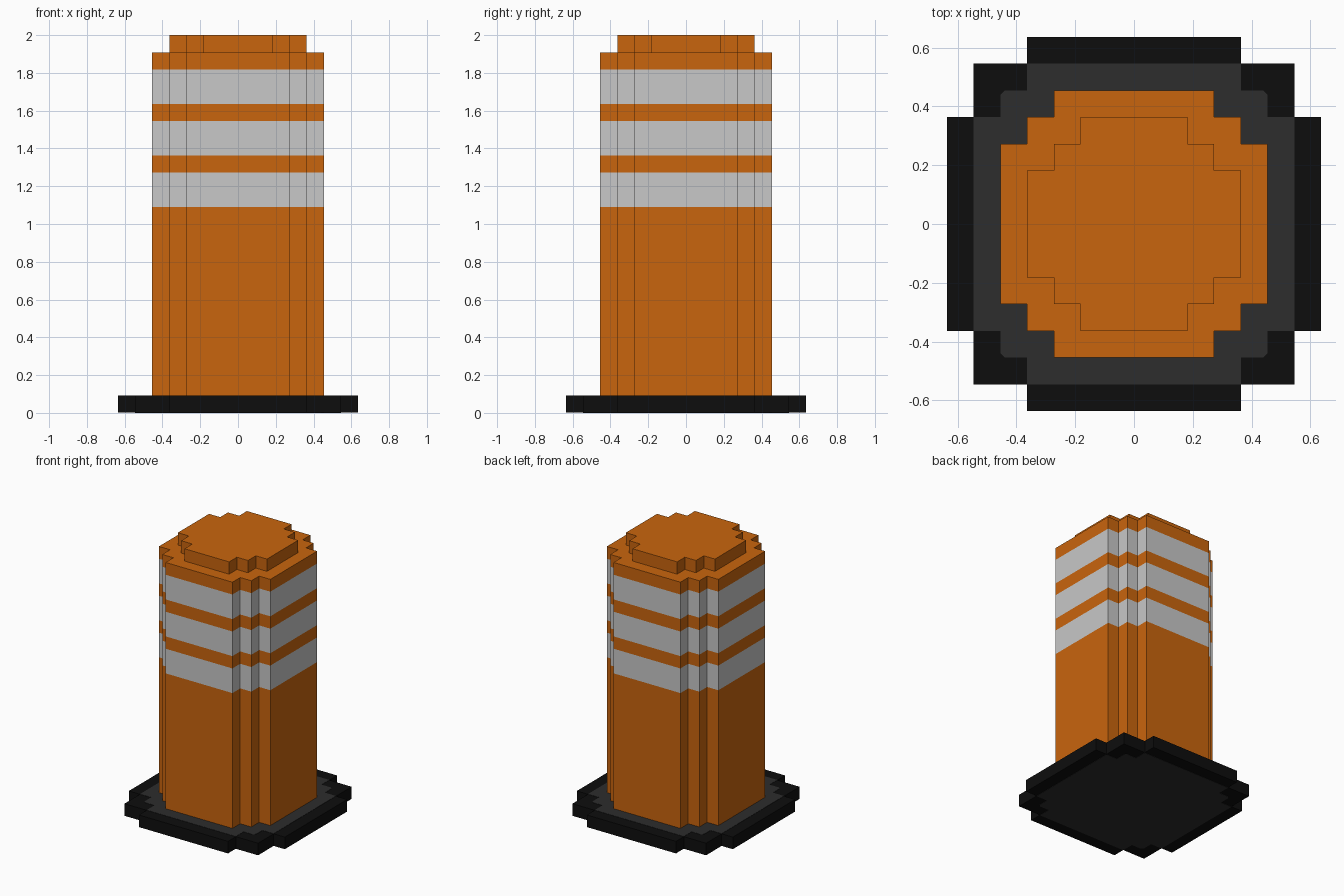
import bpy, bmesh

cube = bpy.data.objects.get("Cube")
if cube:
    bpy.data.objects.remove(cube, do_unlink=True)

U = 2 / 22  # one block


def srgb(c):
    c /= 255
    return c / 12.92 if c <= 0.04045 else ((c + 0.055) / 1.055) ** 2.4


def material(name, r, g, b):
    col = (srgb(r), srgb(g), srgb(b), 1)
    m = bpy.data.materials.new(name)
    m.use_nodes = True
    m.diffuse_color = col
    bsdf = m.node_tree.nodes["Principled BSDF"]
    bsdf.inputs["Base Color"].default_value = col
    bsdf.inputs["Roughness"].default_value = 0.8
    return m


ORANGE = material("orange", 201, 101, 13)
WHITE = material("reflective_white", 200, 200, 200)
BLACK = material("black_rubber", 13, 13, 13)
GREY = material("dark_grey_rubber", 45, 45, 45)


def outline(corner):
    """Turn one corner's steps (in blocks) into a full four-way outline."""
    pts, quarter = [], corner
    for _ in range(4):
        pts += quarter
        quarter = [(y, -x) for x, y in quarter]
    return pts[::-1]  # counter-clockwise


def stepped_prism(name, corner, levels, mats, band_slots=None):
    """Extrude the outline through the levels; each band takes its own material slot."""
    bm = bmesh.new()
    pts = outline(corner)
    n = len(pts)
    rings = [[bm.verts.new((x * U, y * U, z * U)) for x, y in pts] for z in levels]
    bm.faces.new(rings[0][::-1])
    bm.faces.new(rings[-1])
    for k in range(len(levels) - 1):
        lo, hi = rings[k], rings[k + 1]
        for i in range(n):
            j = (i + 1) % n
            f = bm.faces.new((lo[i], lo[j], hi[j], hi[i]))
            f.material_index = band_slots[k] if band_slots else 0
    bmesh.ops.recalc_face_normals(bm, faces=bm.faces)
    me = bpy.data.meshes.new(name)
    bm.to_mesh(me)
    bm.free()
    for m in mats:
        me.materials.append(m)
    ob = bpy.data.objects.new(name, me)
    bpy.context.collection.objects.link(ob)
    return ob


T = 0.02  # thickness of the painted base panels, in blocks

# Rubber base with lighter panels on its top and underside
stepped_prism("base", [(4, 7), (4, 6), (6, 6), (6, 4), (7, 4)], [T, 1], [BLACK])
panel = [(4, 6), (4, 5), (4.83, 5), (5, 4.83), (5, 4), (6, 4)]
stepped_prism("base_top_panel", panel, [1, 1 + T], [GREY])
stepped_prism("base_underside_panel", panel, [0, T], [GREY])

# Barrel with three reflective bands
stepped_prism("barrel", [(3, 5), (3, 4), (4, 4), (4, 3), (5, 3)],
              [1, 12, 14, 15, 17, 18, 20, 21], [ORANGE, WHITE],
              [0, 1, 0, 1, 0, 1, 0])

# Raised cap
stepped_prism("cap", [(2, 4), (2, 3), (3, 3), (3, 2), (4, 2)], [21, 22], [ORANGE])
